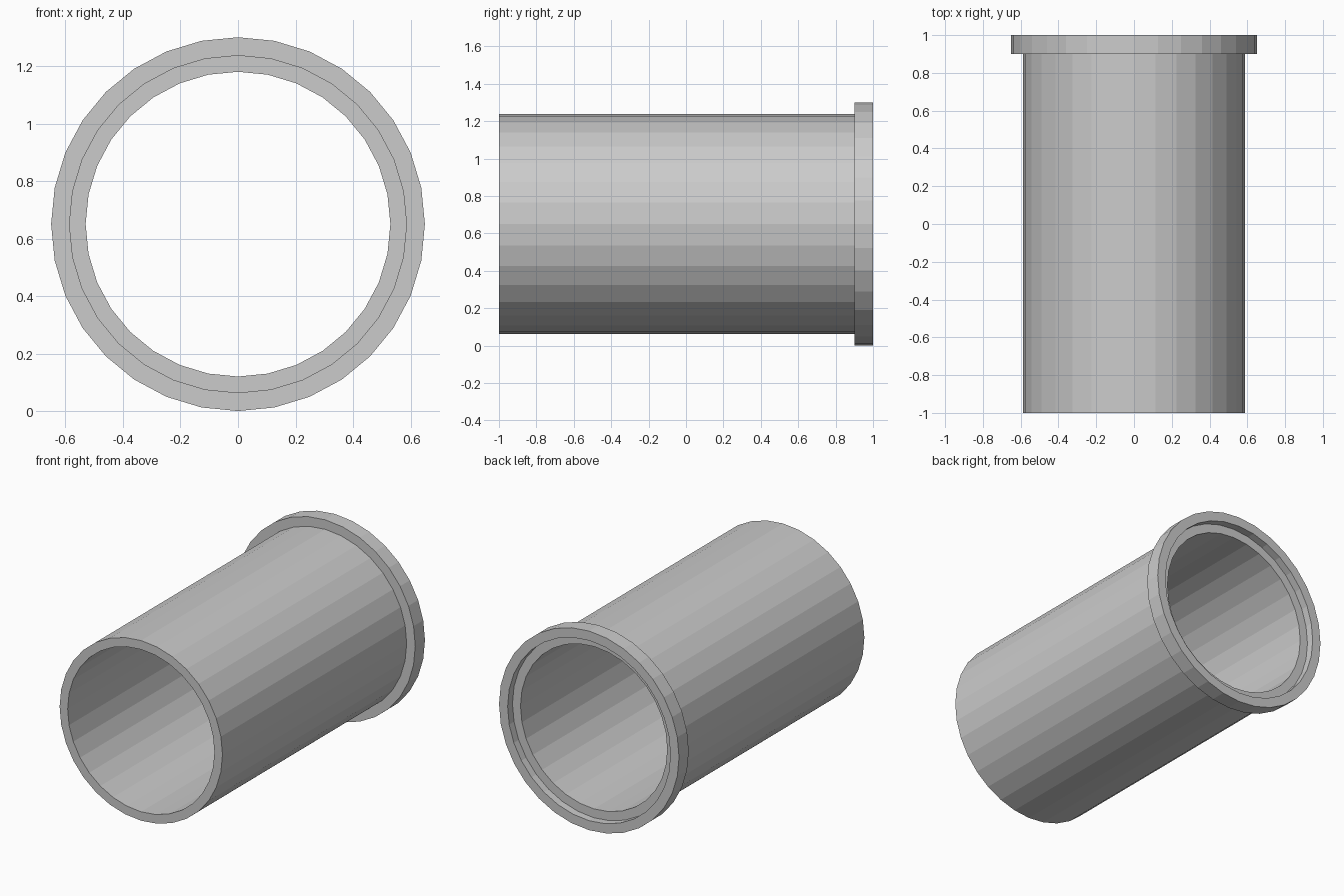
import bpy, bmesh
from math import sin, cos, tau

cube = bpy.data.objects.get("Cube")
if cube:
    bpy.data.objects.remove(cube, do_unlink=True)

SIDES = 32
AXIS_Z = 0.65

# Single grey material
grey = bpy.data.materials.new("plain grey")
grey.use_nodes = True
colour = (0.6, 0.6, 0.6, 1)
grey.diffuse_color = colour
grey.node_tree.nodes["Principled BSDF"].inputs["Base Color"].default_value = colour


def lathe(name, profile):
    """Turn a closed (radius, y) profile around the lengthwise axis."""
    bm = bmesh.new()
    rings = []
    for i in range(SIDES):
        a = tau * i / SIDES
        rings.append([bm.verts.new((r * sin(a), y, AXIS_Z + r * cos(a)))
                      for r, y in profile])
    n = len(profile)
    for i in range(SIDES):
        here, after = rings[i], rings[(i + 1) % SIDES]
        for j in range(n):
            k = (j + 1) % n
            bm.faces.new((here[j], here[k], after[k], after[j]))
    bmesh.ops.recalc_face_normals(bm, faces=bm.faces)
    mesh = bpy.data.meshes.new(name)
    bm.to_mesh(mesh)
    bm.free()
    mesh.materials.append(grey)
    obj = bpy.data.objects.new(name, mesh)
    bpy.context.collection.objects.link(obj)
    return obj


# Hollow tube with a wider collar at the back, recessed inside to a ledge
bore, wall, collar = 0.53, 0.588, 0.65
lathe("collared_pipe", [
    (bore, -1), (wall, -1), (wall, 0.9),
    (collar, 0.9), (collar, 1), (wall, 1),
    (wall, 0.95), (bore, 0.95),
])
